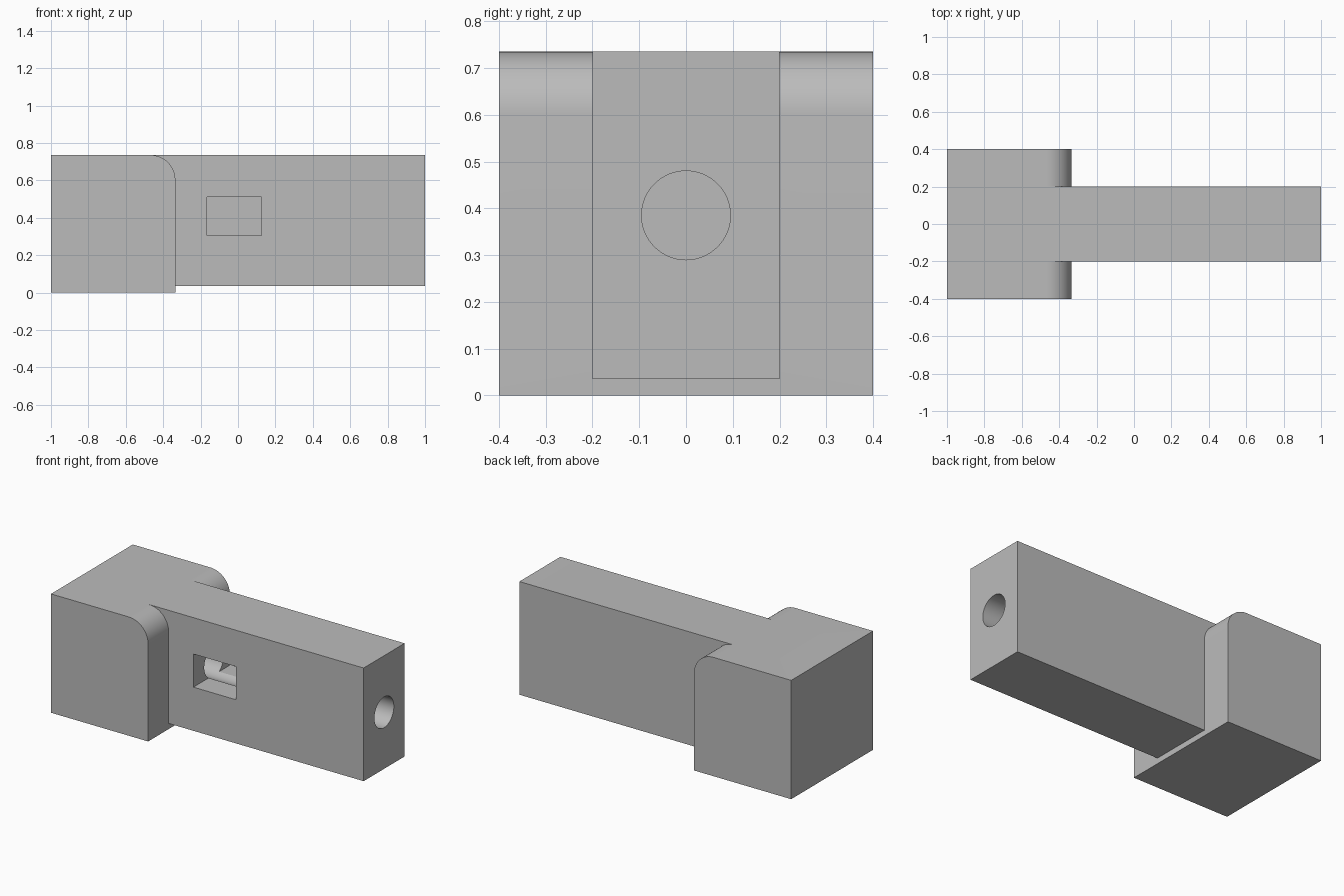
import bpy
from math import pi, sin, cos, radians
import bmesh

default = bpy.data.objects.get("Cube")
if default:
    bpy.data.objects.remove(default, do_unlink=True)

grey = bpy.data.materials.new("plain_grey")
grey.use_nodes = True
colour = (0.5, 0.5, 0.5, 1)
grey.diffuse_color = colour
grey.node_tree.nodes["Principled BSDF"].inputs["Base Color"].default_value = colour


def prism(name, profile, direction):
    """Extrude a closed 3D outline along a direction into a solid."""
    bm = bmesh.new()
    face = bm.faces.new([bm.verts.new(p) for p in profile])
    grown = bmesh.ops.extrude_face_region(bm, geom=[face])["geom"]
    verts = [v for v in grown if isinstance(v, bmesh.types.BMVert)]
    bmesh.ops.translate(bm, verts=verts, vec=direction)
    bmesh.ops.recalc_face_normals(bm, faces=bm.faces)
    mesh = bpy.data.meshes.new(name)
    bm.to_mesh(mesh)
    bm.free()
    mesh.materials.append(grey)
    obj = bpy.data.objects.new(name, mesh)
    bpy.context.collection.objects.link(obj)
    return obj


def block(name, x0, x1, y0, y1, z0, z1):
    outline = [(x0, y0, z0), (x1, y0, z0), (x1, y0, z1), (x0, y0, z1)]
    return prism(name, outline, (0, y1 - y0, 0))


def combine(target, other, operation):
    mod = target.modifiers.new(operation.lower(), "BOOLEAN")
    mod.object, mod.operation, mod.solver = other, operation, "EXACT"
    bpy.context.view_layer.objects.active = target
    bpy.ops.object.modifier_apply(modifier=mod.name)
    bpy.data.objects.remove(other, do_unlink=True)


# Head block with a rounded upper inner edge
top, inner, radius, steps = 0.735, -0.335, 0.133, 16
outline = [(-1, -0.4, 0), (inner, -0.4, 0)]
for i in range(steps + 1):
    a = pi / 2 * i / steps
    outline.append((inner - radius + radius * cos(a), -0.4,
                    top - radius + radius * sin(a)))
outline.append((-1, -0.4, top))
body = prism("head_and_bar", outline, (0, 0.8, 0))

# Long bar joined into the head
combine(body, block("bar", -0.8, 1, -0.2, 0.2, 0.035, top), "UNION")

# Side window pocket, open at the front only
combine(body, block("window_cutter", -0.165, 0.125, -0.3, 0.16, 0.305, 0.51), "DIFFERENCE")

# Round bore running in from the end of the bar
ring = [(-0.5, 0.095 * cos(2 * pi * i / 64), 0.385 + 0.095 * sin(2 * pi * i / 64))
        for i in range(64)]
combine(body, prism("bore_cutter", ring, (1.6, 0, 0)), "DIFFERENCE")

# Smooth curves, crisp edges
bpy.ops.object.select_all(action="DESELECT")
body.select_set(True)
bpy.context.view_layer.objects.active = body
bpy.ops.object.shade_smooth_by_angle(angle=radians(30))
